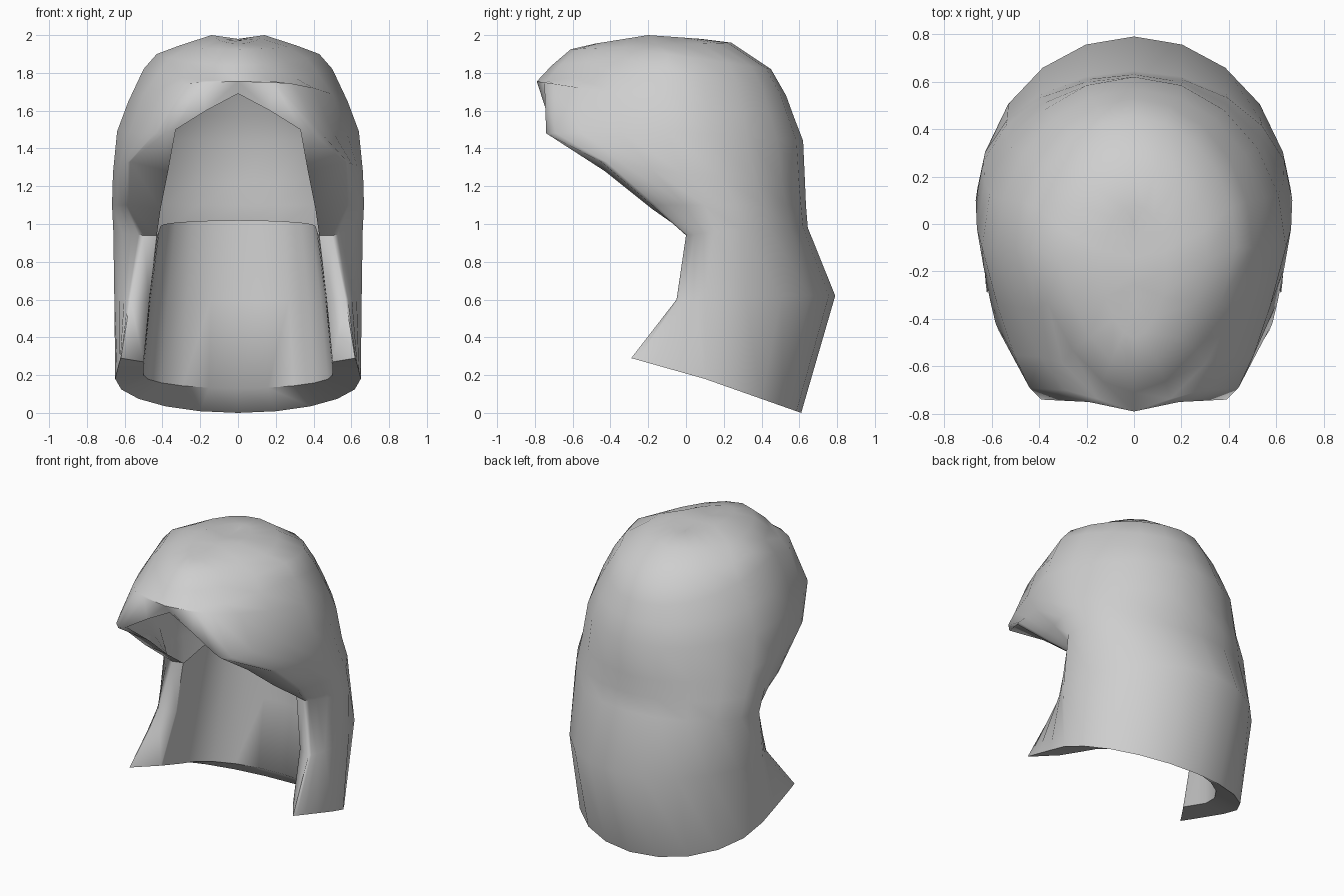
import bpy, bmesh, math

cube = bpy.data.objects.get("Cube")
if cube:
    bpy.data.objects.remove(cube, do_unlink=True)

FRONT_STEPS, BACK_STEPS = 4, 5

# Each row: front edge (x, y, z), widest point (x, y, z), back centre (y, z)
OUTER = [
    (0, -.35, 1.97, 0, -.2, 1.98, 0, 1.975),
    (0, -.48, 1.955, .14, -.2, 2.0, .08, 1.98),
    (0, -.61, 1.925, .31, -.15, 1.945, .24, 1.96),
    (0, -.71, 1.84, .43, -.1, 1.90, .45, 1.82),
    (0, -.79, 1.755, .50, -.1, 1.82, .53, 1.68),      # fringe lip starts
    (.19, -.75, 1.75, .58, -.1, 1.65, .57, 1.57),
    (.39, -.74, 1.48, .64, -.1, 1.49, .62, 1.44),
    (.57, -.45, 1.33, .662, -.02, 1.27, .63, 1.22),
    (.58, -.18, 1.10, .667, .1, 1.10, .635, 1.10),
    (.50, .0, .94, .66, .15, .96, .645, .98),
    (.57, -.05, .60, .655, .1, .62, .79, .62),
    (.62, -.29, .29, .65, .1, .18, .61, .0),
]
# Lining of the lower part, open at the top
LINING = [
    (.43, .02, .94, .41, .2, .99, .52, 1.02),
    (.47, .0, .60, .46, .15, .60, .50, .60),
    (.50, -.12, .27, .50, .1, .20, .46, .13),
]
# Inner rim of the fringe, from the middle to the ear
RIM = [(0, -.74, 1.69), (.17, -.74, 1.60), (.33, -.735, 1.50),
       (.37, -.43, 1.28), (.41, -.18, 1.08)]


def half_row(xf, yf, zf, w, ym, zm, yb, zb):
    """Points from the front edge round one side to the back centre."""
    pts = []
    flat = .25 + .9 * xf          # how straight the front part runs
    for i in range(FRONT_STEPS):
        a = math.pi / 2 * i / FRONT_STEPS
        s, c = math.sin(a), math.cos(a)
        f = s * (1 - flat) + (1 - c) * flat
        pts.append((xf + (w - xf) * f, ym + (yf - ym) * c, zm + (zf - zm) * c))
    for i in range(BACK_STEPS + 1):
        a = math.pi / 2 * i / BACK_STEPS
        s, c = math.sin(a), math.cos(a)
        pts.append((w * c, ym + (yb - ym) * s, zm + (zb - zm) * s))
    pts[-1] = (0, yb, zb)
    return pts


bm = bmesh.new()


def full_row(row):
    left = half_row(*row)
    right = [(-x, y, z) for x, y, z in left[-2::-1]]
    return [bm.verts.new(p) for p in left + right]


def bridge(a, b):
    for i in range(len(a) - 1):
        bm.faces.new((a[i], a[i + 1], b[i + 1], b[i]))


def shell(rows):
    grid = [full_row(r) for r in rows]
    for a, b in zip(grid, grid[1:]):
        bridge(a, b)
    return grid


# Outer hair and lower lining
outer, lining = shell(OUTER), shell(LINING)

# Hem thickness: lower edge, then fringe lip and lock edge on each side
bridge(outer[-1], lining[-1])
for side, sign in ((0, 1), (-1, -1)):
    rim = [bm.verts.new((sign * x, y, z)) for x, y, z in RIM]
    bridge([r[side] for r in outer[4:]], rim + [r[side] for r in lining])

bmesh.ops.remove_doubles(bm, verts=bm.verts, dist=0.0005)
bmesh.ops.recalc_face_normals(bm, faces=bm.faces)

mesh = bpy.data.meshes.new("hair")
bm.to_mesh(mesh)
bm.free()
hair = bpy.data.objects.new("hair", mesh)
bpy.context.collection.objects.link(hair)

# Plain grey colour
mat = bpy.data.materials.new("light_grey")
mat.use_nodes = True
colour = (0.62, 0.62, 0.62, 1)
mat.diffuse_color = colour
mat.node_tree.nodes["Principled BSDF"].inputs["Base Color"].default_value = colour
mesh.materials.append(mat)

# Smooth surface with sharp hems
bpy.ops.object.select_all(action='DESELECT')
hair.select_set(True)
bpy.context.view_layer.objects.active = hair
bpy.ops.object.shade_smooth_by_angle(angle=math.radians(55))
